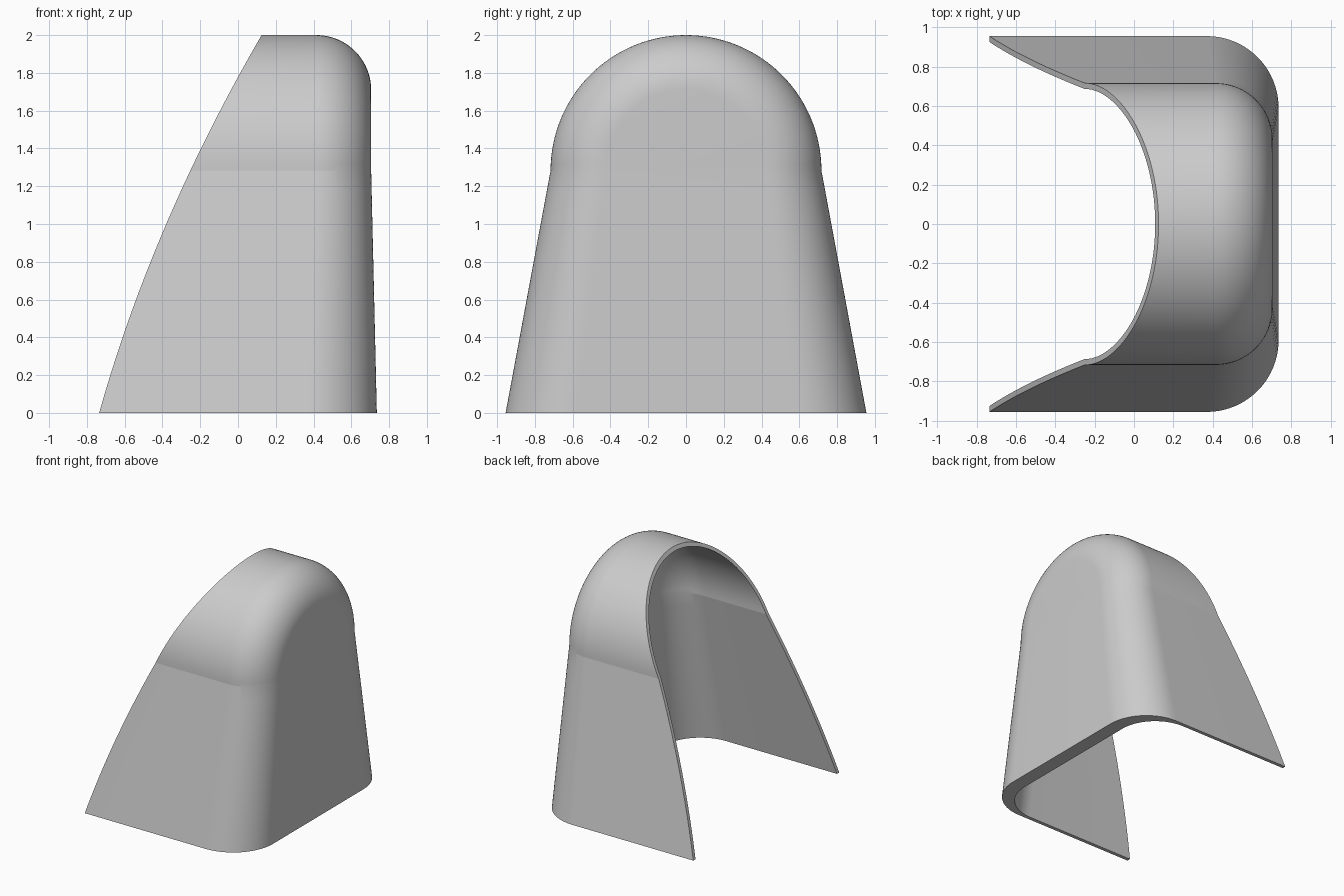
import bpy, bmesh, math

if "Cube" in bpy.data.objects:
    bpy.data.objects.remove(bpy.data.objects["Cube"])

SPRING = 1.283      # height where the straight sides meet the arch
RADIUS = 0.717      # arch radius
FOOT = 0.955        # half width at the ground
SIDE, ARCH, FILLET = 12, 64, 20


def cut_x(z):
    """Curved sloping edge of the open side."""
    t = z / 2
    return -0.735 + 0.86 * t - 0.3 * t * (1 - t)


def wall_x(z):
    """Slightly leaning closed end."""
    return 0.705 + 0.03 * max(0, 1 - z / SPRING)


def outline(skin):
    """Half-width profile as (y, z, inward y, inward z, fillet radius)."""
    pts = []
    for i in range(SIDE):
        t = i / SIDE
        y = FOOT + (RADIUS - FOOT) * t - skin
        pts.append((y, SPRING * t, -1, 0, 0.365 - 0.075 * t - skin))
    for i in range(ARCH + 1):
        a = math.pi * i / ARCH
        c, s = math.cos(a), math.sin(a)
        r = RADIUS - skin
        pts.append((r * c, SPRING + r * s, -c, -s, 0.29 - skin))
    for y, z, dy, dz, r in reversed(pts[:SIDE]):
        pts.append((-y, z, -dy, dz, r))
    return pts


def build_skin(bm, skin, wall, flip):
    """Side strip, rounded edge and end wall; returns open edge and foot."""
    rows = []
    for y, z, dy, dz, r in outline(skin):
        row = [bm.verts.new((cut_x(z), y, z))]
        for k in range(FILLET + 1):
            a = math.pi / 2 * k / FILLET
            inset = r * (1 - math.cos(a))
            x = wall_x(z) - wall - r * (1 - math.sin(a))
            row.append(bm.verts.new((x, y + dy * inset, z + dz * inset)))
        rows.append(row)

    def face(*v):
        bm.faces.new(v[::-1] if flip else v)

    for a, b in zip(rows, rows[1:]):
        for k in range(len(a) - 1):
            face(a[k], a[k + 1], b[k + 1], b[k])
    # end wall, bridged between mirrored profile points
    ends = [row[-1] for row in rows]
    n = len(ends)
    for i in range(n // 2 - 1):
        face(ends[i], ends[n - 1 - i], ends[n - 2 - i], ends[i + 1])
    m = n // 2
    face(ends[m - 1], ends[m + 1], ends[m])
    return [row[0] for row in rows], rows[0] + rows[-1][::-1]


bm = bmesh.new()
outer_rim, outer_foot = build_skin(bm, 0, 0, False)
inner_rim, inner_foot = build_skin(bm, 0.03, 0.12, True)

# rim and foot join the two skins
for outer, inner in ((outer_rim, inner_rim), (outer_foot, inner_foot)):
    for i in range(len(outer) - 1):
        bm.faces.new((outer[i], outer[i + 1], inner[i + 1], inner[i]))
bmesh.ops.recalc_face_normals(bm, faces=bm.faces[:])

mesh = bpy.data.meshes.new("hood_shell")
bm.to_mesh(mesh)
bm.free()
shell = bpy.data.objects.new("hood_shell", mesh)
bpy.context.collection.objects.link(shell)

grey = bpy.data.materials.new("light_grey")
grey.use_nodes = True
colour = (0.6, 0.6, 0.6, 1)
grey.diffuse_color = colour
grey.node_tree.nodes["Principled BSDF"].inputs["Base Color"].default_value = colour
mesh.materials.append(grey)

bpy.context.view_layer.objects.active = shell
shell.select_set(True)
bpy.ops.object.shade_smooth_by_angle(angle=math.radians(8))
